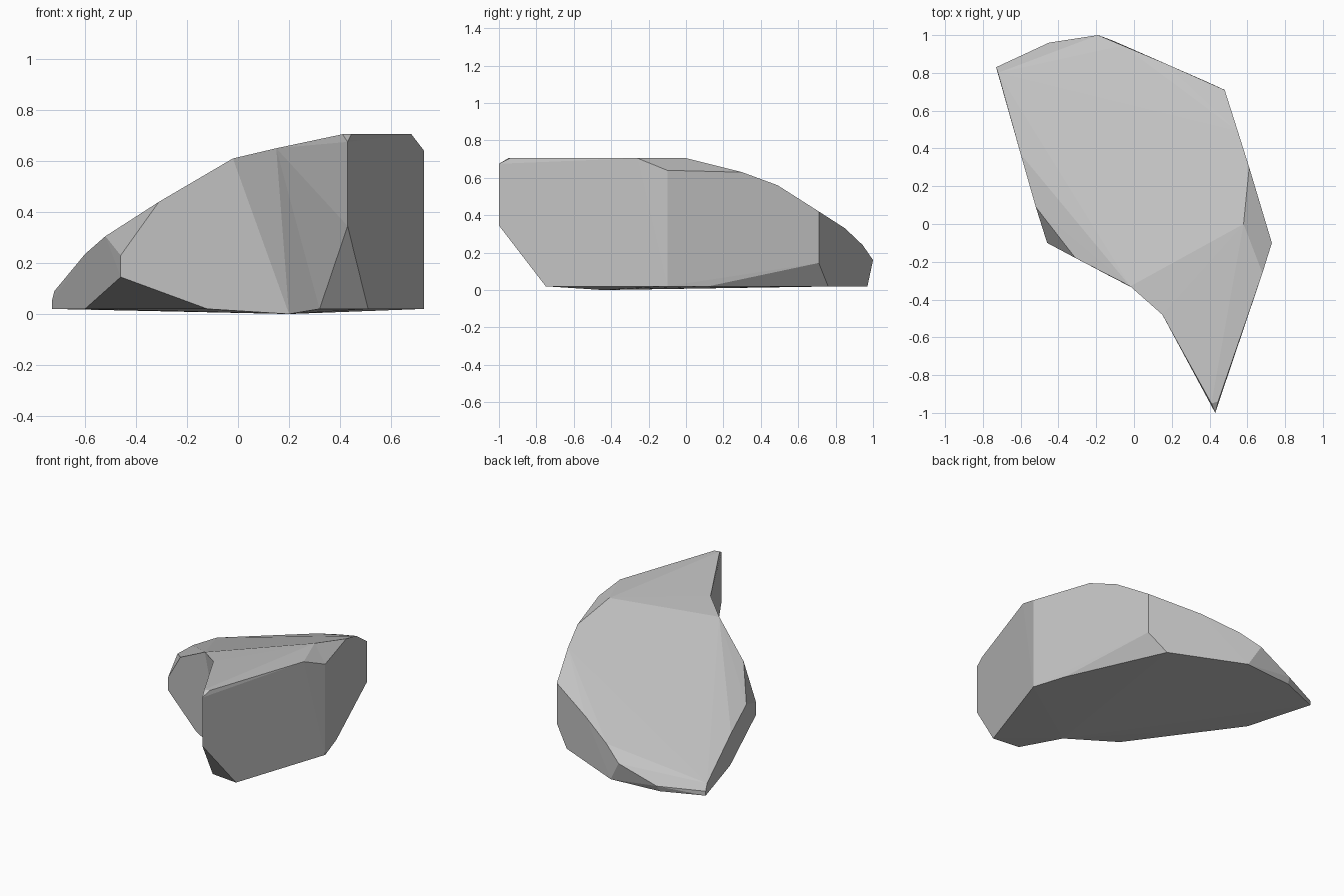
import bpy, bmesh
from mathutils import Vector

default_cube = bpy.data.objects.get("Cube")
if default_cube:
    bpy.data.objects.remove(default_cube, do_unlink=True)

GROUND = 0.02

# Corners where the main boulder and the pointed spur meet
notch = (-0.02, -0.33, 0.61)
corner = (0.15, -0.48, 0.65)
foot = (0.2, -0.445, 0)
crest = (0.58, 0, 0.705)
flank_low = (0.73, -0.1, GROUND)
flank_high = (0.73, -0.1, 0.64)
body_seam = [notch, foot, flank_low, flank_high, crest]
spur_seam = [corner, foot, flank_low, flank_high, crest]

# Main boulder: upper rim, then undercut corners, then base outline
body_rim = [(0.61, 0.3, 0.63), (0.55, 0.49, 0.56), (0.48, 0.71, 0.42),
            (0.165, 0.85, 0.33), (-0.06, 0.945, 0.24), (-0.19, 1, 0.16),
            (-0.45, 0.96, 0.06), (-0.73, 0.83, 0.05), (-0.72, 0.8, 0.09),
            (-0.6, 0.37, 0.235), (-0.52, 0.09, 0.305),
            (-0.46, -0.1, 0.23), (-0.31, -0.18, 0.44)]
body_undercut = [(0.48, 0.71, 0.145), (-0.46, -0.1, 0.145)]
body_base = [(0.66, 0.12), (0.37, 0.76), (-0.11, 0.97), (-0.46, 0.94),
             (-0.73, 0.83), (-0.6, 0.38), (-0.12, -0.28)]

# Spur: flat top, blunt tip and undercut base
spur_top = [(0.41, -0.95, 0.705), (0.445, -0.94, 0.705), (0.68, -0.26, 0.705)]
spur_tip = [(0.43, -1, 0.675), (0.43, -1, 0.345)]
spur_base = [(0.51, -0.75), (0.32, -0.73)]


def on_ground(outline):
    return [(x, y, GROUND) for x, y in outline]


def open_hull(bm, points, seam):
    """Hull around the points and the seam, left open across the seam."""
    verts = [bm.verts.new(p) for p in points + seam]
    seam_verts = set(verts[len(points):])
    bmesh.ops.convex_hull(bm, input=verts)
    inner = [f for f in bm.faces if set(f.verts) <= seam_verts]
    bmesh.ops.delete(bm, geom=inner, context="FACES")


def nearest(bm, point):
    return min(bm.verts, key=lambda v: (v.co - Vector(point)).length)


bm = bmesh.new()
open_hull(bm, body_rim + body_undercut + on_ground(body_base), body_seam)
open_hull(bm, spur_top + spur_tip + on_ground(spur_base), spur_seam)
bmesh.ops.remove_doubles(bm, verts=bm.verts[:], dist=0.001)

# Two facets bridging the hollow between boulder and spur
for end in (foot, crest):
    bm.faces.new([nearest(bm, p) for p in (notch, corner, end)])

loose = [v for v in bm.verts if not v.link_faces]
bmesh.ops.delete(bm, geom=loose, context="VERTS")
bmesh.ops.dissolve_limit(bm, angle_limit=0.02, verts=bm.verts[:], edges=bm.edges[:])
bmesh.ops.recalc_face_normals(bm, faces=bm.faces[:])

mesh = bpy.data.meshes.new("rock")
bm.to_mesh(mesh)
bm.free()

# Plain stone colour
stone = bpy.data.materials.new("stone_grey")
stone.use_nodes = True
grey = (0.55, 0.55, 0.55, 1)
stone.diffuse_color = grey
stone.node_tree.nodes["Principled BSDF"].inputs["Base Color"].default_value = grey
mesh.materials.append(stone)

rock = bpy.data.objects.new("rock", mesh)
bpy.context.collection.objects.link(rock)
